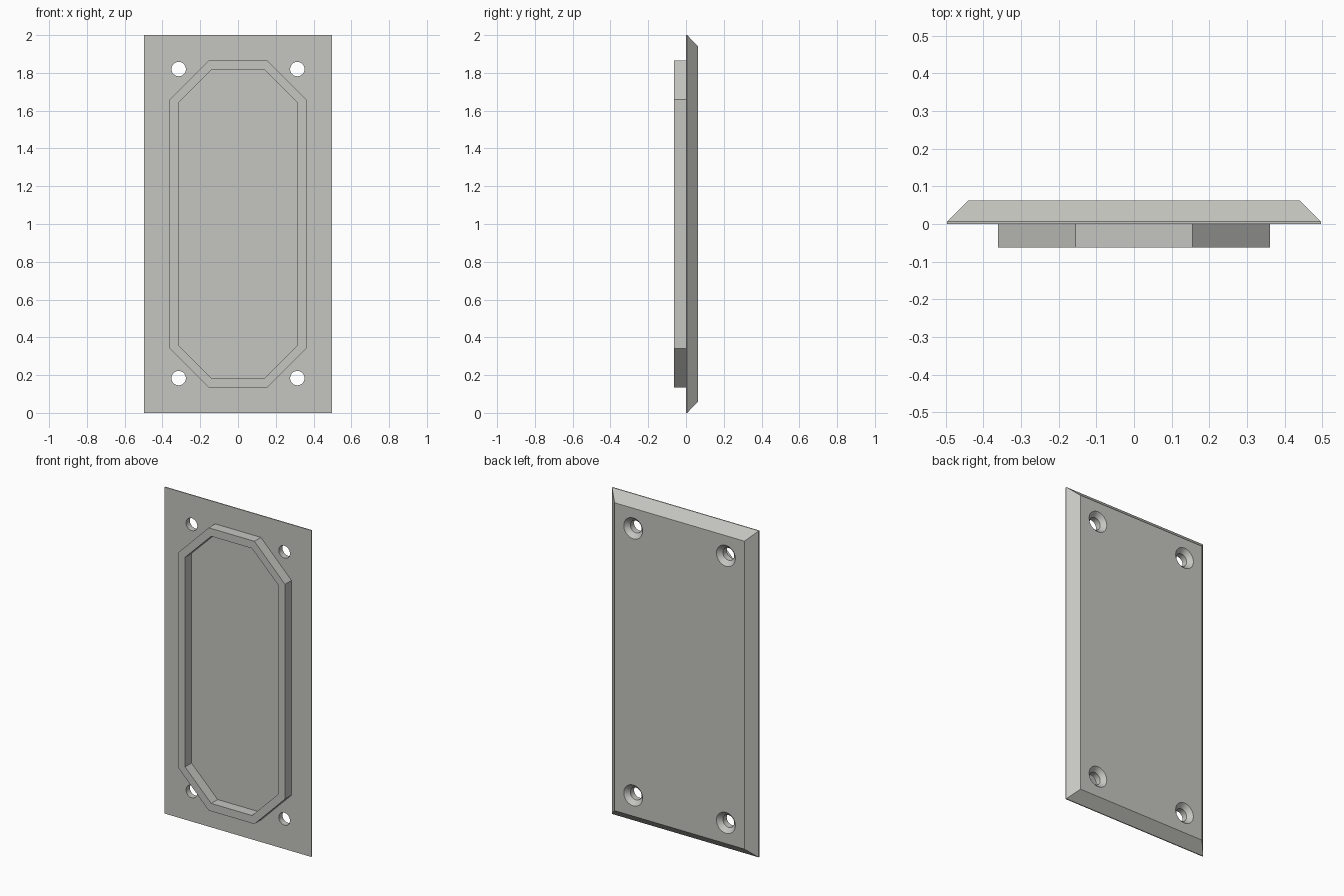
import bpy, bmesh, math
from mathutils import Vector

if "Cube" in bpy.data.objects:
    bpy.data.objects.remove(bpy.data.objects["Cube"])

W, H = 0.497, 2.0             # half width, full height
T, LIP, BEV = 0.0625, 0.006, 0.057   # plate thickness, straight edge, bevel inset

grey = bpy.data.materials.new("warm_grey")
grey.diffuse_color = (0.56, 0.56, 0.53, 1)
grey.use_nodes = True
grey.node_tree.nodes["Principled BSDF"].inputs["Base Color"].default_value = grey.diffuse_color


def make(name, bm):
    bmesh.ops.recalc_face_normals(bm, faces=bm.faces)
    me = bpy.data.meshes.new(name)
    bm.to_mesh(me)
    bm.free()
    me.materials.append(grey)
    ob = bpy.data.objects.new(name, me)
    bpy.context.collection.objects.link(ob)
    return ob


def ring(bm, points, y):
    return [bm.verts.new((x, y, z)) for x, z in points]


def bridge(bm, a, b):
    n = len(a)
    for i in range(n):
        bm.faces.new((a[i], a[(i + 1) % n], b[(i + 1) % n], b[i]))


def rectangle(inset):
    x, z0, z1 = W - inset, inset, H - inset
    return [(-x, z0), (x, z0), (x, z1), (-x, z1)]


def octagon(x, z, cx, cz):
    """Chamfered rectangle around the plate centre, from half sizes."""
    quarter = [(x, -cz), (x, cz), (cx, z), (-cx, z)]
    return [(s * px, 1 + s * pz) for s in (1, -1) for px, pz in quarter]


# Plate with bevelled back edges
bm = bmesh.new()
loops = [ring(bm, rectangle(i), y) for i, y in ((0, 0), (0, LIP), (BEV, T))]
for a, b in zip(loops, loops[1:]):
    bridge(bm, a, b)
bm.faces.new(loops[0])
bm.faces.new(loops[-1])
plate = make("cover_plate", bm)

# Countersunk screw holes, widest at the back
bm = bmesh.new()
profile = [(0.038, -0.02), (0.038, 0.0365), (0.064, T), (0.064, T + 0.02)]
for hx in (-0.314, 0.314):
    for hz in (0.184, 1.82):
        circles = []
        for r, y in profile:
            pts = [(hx + r * math.cos(k * math.tau / 40),
                    hz + r * math.sin(k * math.tau / 40)) for k in range(40)]
            circles.append(ring(bm, pts, y))
        for a, b in zip(circles, circles[1:]):
            bridge(bm, a, b)
        bm.faces.new(circles[0])
        bm.faces.new(circles[-1])
cutter = make("screw_hole_cutter", bm)
cutter.hide_render = True
cutter.hide_set(True)
mod = plate.modifiers.new("screw_holes", "BOOLEAN")
mod.operation = "DIFFERENCE"
mod.solver = "EXACT"
mod.object = cutter
bpy.context.view_layer.objects.active = plate
plate.select_set(True)
bpy.ops.object.modifier_apply(modifier=mod.name)
bpy.ops.object.shade_smooth_by_angle(angle=math.radians(25))
bpy.data.objects.remove(cutter)

# Raised eight-sided rim on the front
bm = bmesh.new()
outer = octagon(0.362, 0.866, 0.155, 0.658)
inner = octagon(0.315, 0.818, 0.138, 0.642)
loops = [ring(bm, p, y) for p, y in
         ((outer, 0), (outer, -T), (inner, -T), (inner, 0))]
for a, b in zip(loops, loops[1:] + loops[:1]):
    bridge(bm, a, b)
make("front_rim", bm)
